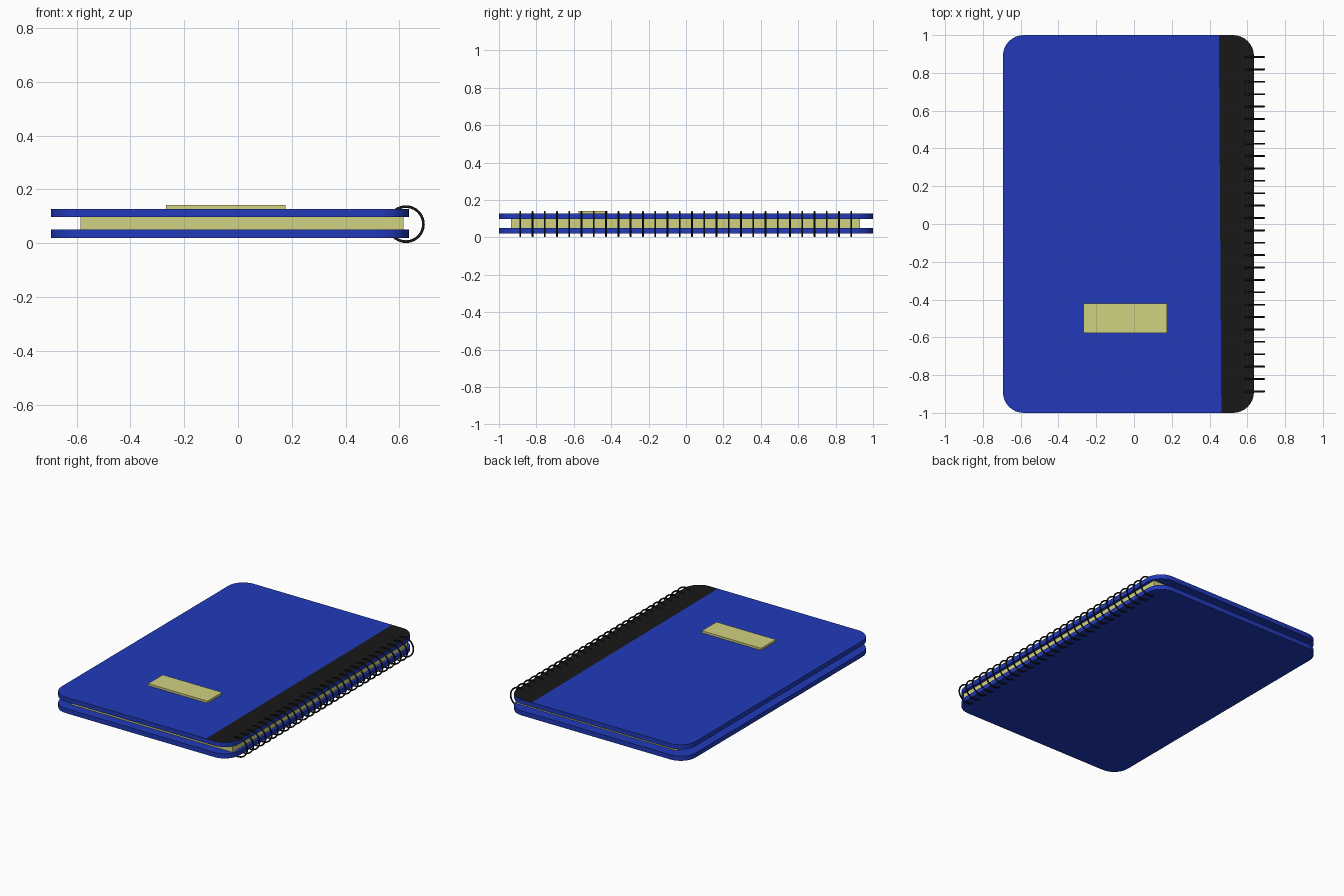
import bpy, bmesh, math
from mathutils import Vector

if "Cube" in bpy.data.objects:
    bpy.data.objects.remove(bpy.data.objects["Cube"])


def material(name, rgb):
    m = bpy.data.materials.new(name)
    m.diffuse_color = (*rgb, 1)
    m.use_nodes = True
    m.node_tree.nodes["Principled BSDF"].inputs["Base Color"].default_value = m.diffuse_color
    return m


BLUE = material("blue_cover", (0.015, 0.042, 0.49))
BLACK = material("black", (0.009, 0.009, 0.009))
CREAM = material("cream_paper", (0.64, 0.64, 0.22))


def slab(name, x0, x1, y0, y1, z0, z1, mats, radius=0, strip=None):
    """Box with optional rounded vertical corners and a dark strip on top."""
    bm = bmesh.new()
    bmesh.ops.create_cube(bm, size=1)
    for v in bm.verts:
        v.co = Vector((x0 + (v.co.x + .5) * (x1 - x0),
                       y0 + (v.co.y + .5) * (y1 - y0),
                       z0 + (v.co.z + .5) * (z1 - z0)))
    if radius:
        corners = [e for e in bm.edges
                   if abs(e.verts[0].co.z - e.verts[1].co.z) > 1e-5]
        bmesh.ops.bevel(bm, geom=corners, offset=radius, segments=8,
                        profile=0.5, affect='EDGES')
    if strip:
        point, normal = strip
        bmesh.ops.bisect_plane(bm, geom=bm.verts[:] + bm.edges[:] + bm.faces[:],
                               plane_co=point, plane_no=normal)
        bm.normal_update()
        for f in bm.faces:
            side = (f.calc_center_median() - Vector(point)).dot(Vector(normal))
            if f.normal.z > 0.9 and side > 0:
                f.material_index = 1
    me = bpy.data.meshes.new(name)
    bm.to_mesh(me)
    bm.free()
    for m in mats:
        me.materials.append(m)
    ob = bpy.data.objects.new(name, me)
    bpy.context.collection.objects.link(ob)
    if radius:
        bpy.ops.object.select_all(action='DESELECT')
        ob.select_set(True)
        bpy.context.view_layer.objects.active = ob
        bpy.ops.object.shade_smooth_by_angle(angle=math.radians(30))
    return ob


# Covers, the front one with a slightly slanted black binding strip
slab("back_cover", -0.694, 0.635, -1, 1, 0.02, 0.051, [BLUE], 0.11)
slab("front_cover", -0.694, 0.635, -1, 1, 0.097, 0.128, [BLUE, BLACK], 0.11,
     strip=((0.456, 0, 0.11), (1, 0.0065, 0)))

# Paper block and title label
slab("pages", -0.585, 0.615, -0.935, 0.93, 0.051, 0.097, [CREAM])
slab("label", -0.267, 0.176, -0.576, -0.42, 0.127, 0.142, [CREAM])

# Row of binding rings sharing one mesh
COUNT, Y0, Y1 = 28, -0.886, 0.884
ring_mesh = None
for i in range(COUNT):
    y = Y0 + (Y1 - Y0) * i / (COUNT - 1)
    if ring_mesh is None:
        bpy.ops.mesh.primitive_torus_add(
            location=(0.624, y, 0.071), rotation=(math.pi / 2, 0, 0),
            major_radius=0.065, minor_radius=0.005,
            major_segments=40, minor_segments=10)
        ring = bpy.context.object
        bpy.ops.object.shade_smooth()
        ring_mesh = ring.data
        ring_mesh.materials.append(BLACK)
    else:
        ring = bpy.data.objects.new("ring", ring_mesh)
        ring.location = (0.624, y, 0.071)
        ring.rotation_euler = (math.pi / 2, 0, 0)
        bpy.context.collection.objects.link(ring)
    ring.name = f"binding_ring_{i + 1:02d}"
